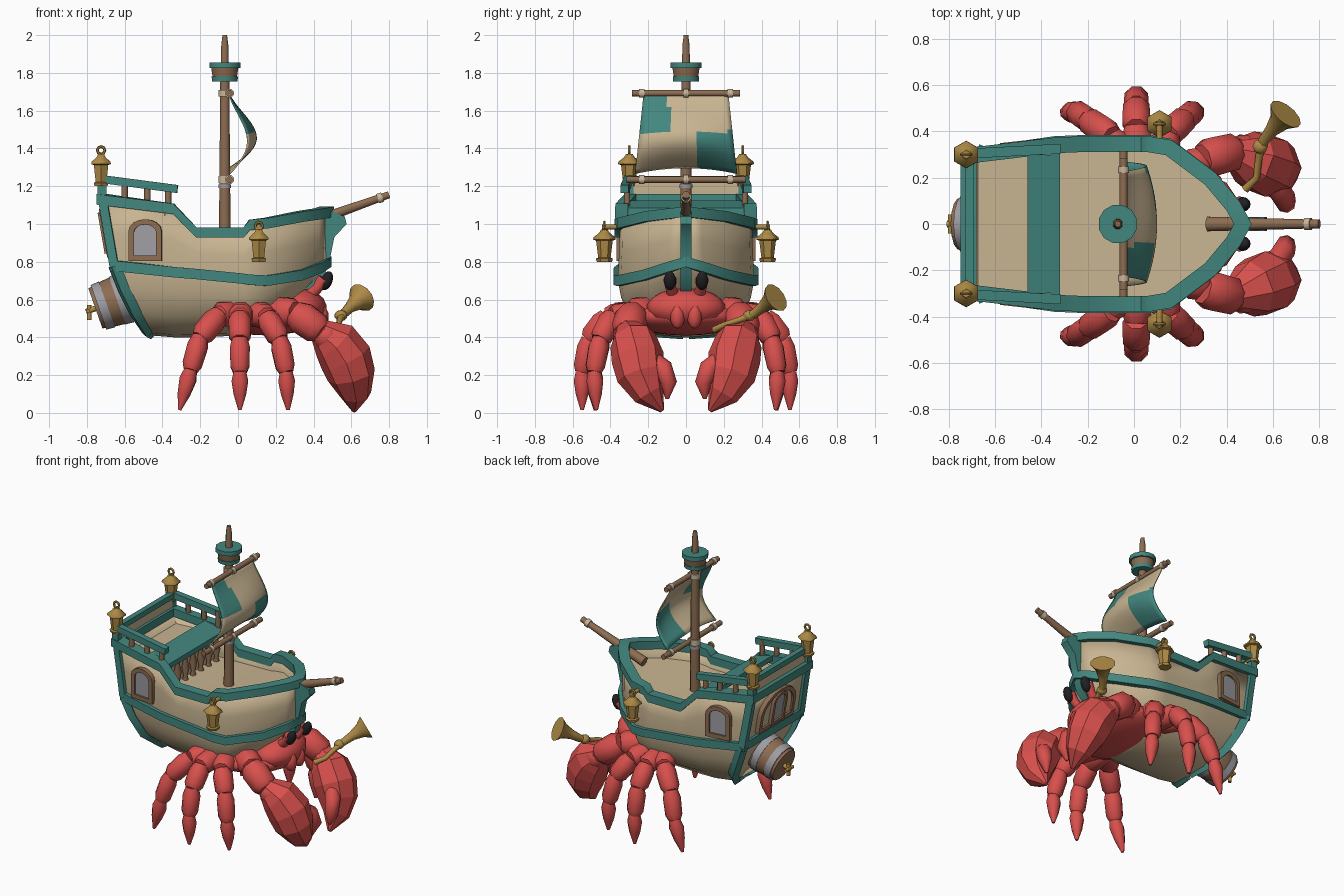
import bpy, bmesh, math
from mathutils import Vector, Matrix

cube = bpy.data.objects.get("Cube")
if cube:
    bpy.data.objects.remove(cube)


def material(name, *rgb):
    m = bpy.data.materials.new(name)
    m.use_nodes = True
    m.diffuse_color = (*rgb, 1)
    m.node_tree.nodes["Principled BSDF"].inputs["Base Color"].default_value = (*rgb, 1)
    return m


TAN = material("pale timber", .58, .46, .285)
TEAL = material("teal paint", .055, .24, .21)
RED = material("crab red", .68, .08, .073)
WOOD = material("brown wood", .265, .15, .083)
GOLD = material("old brass", .42, .255, .06)
GREY = material("grey metal", .34, .34, .37)
BLACK = material("eye black", .015, .015, .018)
ROPE = material("rope", .58, .47, .33)


def make(name, verts, faces, *mats):
    me = bpy.data.meshes.new(name)
    me.from_pydata([tuple(v) for v in verts], [], faces)
    bm = bmesh.new()
    bm.from_mesh(me)
    bmesh.ops.recalc_face_normals(bm, faces=bm.faces)
    bm.to_mesh(me)
    bm.free()
    for m in mats:
        me.materials.append(m)
    ob = bpy.data.objects.new(name, me)
    bpy.context.collection.objects.link(ob)
    ob.select_set(True)
    return ob


def tube(name, pts, radii, mat, sides=8):
    """Capped rings of varying radius along a path."""
    pts = [Vector(p) for p in pts]
    n, verts, old = len(pts), [], None
    for i, p in enumerate(pts):
        t = (pts[min(i + 1, n - 1)] - pts[max(i - 1, 0)]).normalized()
        q = old[1].rotation_difference(t) @ old[0] if old else t.to_track_quat('Z', 'Y')
        old = (q, t)
        for k in range(sides):
            a = math.tau * (k + .5) / sides
            verts.append(p + q @ Vector((math.cos(a), math.sin(a), 0)) * radii[i])
    faces = [(i * sides + k, i * sides + (k + 1) % sides,
              (i + 1) * sides + (k + 1) % sides, (i + 1) * sides + k)
             for i in range(n - 1) for k in range(sides)]
    faces += [list(range(sides)), list(range((n - 1) * sides, n * sides))]
    return make(name, verts, faces, mat)


def lathe(name, a, b, profile, mat, sides=8):
    """Turned shape from a to b; profile holds (fraction, radius)."""
    a, b = Vector(a), Vector(b)
    return tube(name, [a.lerp(b, t) for t, r in profile], [r for t, r in profile], mat, sides)


def beam(name, a, b, r, mat, r2=None, sides=8):
    return lathe(name, a, b, [(0, r), (1, r2 or r)], mat, sides)


def sweep(name, pts, w, h, mat):
    """Closed rectangular moulding along a loop."""
    n, verts, faces = len(pts), [], []
    side = lambda a, b: Vector((a.y - b.y, b.x - a.x, 0)).normalized()
    for i, p in enumerate(pts):
        d1, d2 = side(pts[i - 1], p), side(p, pts[(i + 1) % n])
        m = (d1 + d2).normalized()
        m = m * (w / 2 / max(m.dot(d1), .6))
        up = Vector((0, 0, h / 2))
        verts += [p + m + up, p - m + up, p - m - up, p + m - up]
        j = (i + 1) % n
        faces += [(4 * i + k, 4 * i + (k + 1) % 4, 4 * j + (k + 1) % 4, 4 * j + k) for k in range(4)]
    return make(name, verts, faces, mat)


def prism(name, outline, depth, mat, hole=None, place=Matrix()):
    """Extruded outline, or a frame when a hole outline is given."""
    n = len(outline)
    nxt = lambda i: (i + 1) % n
    if hole:
        rings = [[place @ Vector((*p, z)) for p in o] for o, z in
                 ((outline, -depth / 2), (outline, depth / 2), (hole, depth / 2), (hole, -depth / 2))]
        faces = [(r * n + i, r * n + nxt(i), (r + 1) % 4 * n + nxt(i), (r + 1) % 4 * n + i)
                 for r in range(4) for i in range(n)]
    else:
        rings = [[place @ Vector((*p, z)) for p in outline] for z in (-depth / 2, depth / 2)]
        faces = [(i, nxt(i), n + nxt(i), n + i) for i in range(n)]
        faces += [list(range(n)), list(range(n, 2 * n))]
    return make(name, sum(rings, []), faces, mat)


def ball(name, loc, scale, mat, seg=10, tilt=0):
    bm = bmesh.new()
    bmesh.ops.create_uvsphere(bm, u_segments=seg, v_segments=seg - 3, radius=1)
    me = bpy.data.meshes.new(name)
    bm.to_mesh(me)
    bm.free()
    me.materials.append(mat)
    ob = bpy.data.objects.new(name, me)
    ob.location, ob.scale, ob.rotation_euler = loc, scale, (0, tilt, 0)
    bpy.context.collection.objects.link(ob)
    ob.select_set(True)


bpy.ops.object.select_all(action='DESELECT')

# Hull stations: x, half width, rail height, wale height, keel height
STATIONS = [(-.715, .3, 1.13, .78, .41), (-.34, .345, 1.08, .745, .4), (-.22, .35, .955, .735, .4),
            (.03, .35, .955, .71, .41), (.06, .35, .995, .705, .42), (.15, .335, 1.005, .7, .45),
            (.33, .2, 1.04, .73, .55), (.43, .08, 1.055, .77, .63), (.47, .012, 1.065, .8, .67)]


def half_section(x, w, zr, zw, zk):
    s = min(1, max(0, (-x - .34) / .375))
    b = min(1, max(0, (x - .1) / .37))
    drop = zw - zk
    return [Vector(p) for p in ((x, w, zr), (x + .03 * s, w + .004, (zr + zw) / 2), (x + .06 * s, w + .012, zw),
                                (x + .11 * s - .03 * b, w * .98, zk + .66 * drop),
                                (x + .17 * s - .06 * b, w * .85, zk + .33 * drop),
                                (x + .235 * s - .11 * b, w * .46, zk + .04 * drop),
                                (x + .255 * s - .13 * b, w * .05, zk))]


flip = lambda v: Vector((v.x, -v.y, v.z))
halves = [half_section(*s) for s in STATIONS]
rows = [h + [flip(v) for v in reversed(h)] for h in halves]
m = len(rows[0])
faces = [(i * m + k, i * m + k + 1, (i + 1) * m + k + 1, (i + 1) * m + k)
         for i in range(len(rows) - 1) for k in range(m - 1)]
faces += [(k, k + 1, m - 2 - k, m - 1 - k) for k in range(m // 2 - 1)]
hull = make("hull", sum(rows, []), faces, TAN)
hull.modifiers.new("planking", 'SOLIDIFY').thickness = .035


def loop(level, grow=0):
    pts = [h[level] + Vector((0, grow, 0)) for h in halves[:-1]]
    tip = halves[-1][level].copy()
    tip.y = 0
    return pts + [tip] + [flip(p) for p in reversed(pts)]


sweep("upper_rail", loop(0, -.005), .068, .055, TEAL)
sweep("wale", loop(2), .045, .055, TEAL)
for s in (-1, 1):
    edge = [Vector((v.x, v.y * s, v.z)) for v in halves[0]]
    tube("stern_corner_post", edge[:3], [.033] * 3, TEAL, 4)
    tube("stern_lower_edge", edge[2:], [.036, .036, .036, .028, .02], TEAL, 4)

# Decks: a flat quarterdeck and a main deck that rises to the bow
for name, z, rise, ends in (("main_deck", .89, .09, [(-.38, .345)] + [q[:2] for q in STATIONS[2:]]),
                            ("quarter_deck", 1.05, 0, [(-.7, .3), (-.36, .345)])):
    pts = [(x, s * (w - .01), z + rise * max(0, x) / .47) for x, w in ends for s in (-1, 1)]
    make(name, pts, [(i, i + 1, i + 3, i + 2) for i in range(0, len(pts) - 2, 2)], TAN)
side_on = Matrix.Rotation(math.pi / 2, 4, 'X')
prism("cabin_wall", [(-.39, .87), (-.37, .87), (-.37, 1.08), (-.39, 1.08)], .68, TAN, place=side_on)
prism("deck_edge_slab", [(-.46, 1.09), (-.32, 1.05), (-.32, 1.085), (-.46, 1.125)], .66, TEAL, place=side_on)
for k in range(-3, 4):
    lathe("cabin_baluster", (-.345, k * .085, .88), (-.345, k * .085, 1.07),
          [(0, .022), (.2, .014), (.5, .026), (.8, .013), (1, .02)], WOOD)

# Stem and bowsprit
prism("stem", [(.44, 1.085), (.565, 1.04), (.575, 1), (.51, .93), (.49, .83), (.45, .7), (.38, .63),
               (.36, .66), (.42, .76), (.44, .9)], .06, TEAL, place=side_on)
beam("bowsprit", (.32, 0, .985), (.8, 0, 1.155), .034, WOOD, .02)
beam("bowsprit_rope", (.74, 0, 1.134), (.765, 0, 1.143), .028, ROPE)

# Quarterdeck railings and the low stern bulwark
for s in (-1, 1):
    beam("quarter_rail", (-.7, s * .305, 1.235), (-.32, s * .325, 1.185), .03, TEAL, sides=4)
    for x in (-.6, -.48, -.37):
        beam("rail_post", (x, s * .312, 1.09), (x, s * .312, 1.21), .018, WOOD)
prism("stern_bulwark", [(-.72, 1.12), (-.7, 1.12), (-.7, 1.23), (-.72, 1.23)], .58, TAN, place=side_on)
beam("stern_bulwark_cap", (-.71, -.3, 1.237), (-.71, .3, 1.237), .026, TEAL, sides=4)


# Windows
def arch(w, h):
    rise = w * .35
    return [(-w / 2, -h / 2), (w / 2, -h / 2)] + [
        (w / 2 * math.cos(a), h / 2 - rise + rise * math.sin(a)) for a in [math.pi * k / 8 for k in range(9)]]


def window(name, loc, out, w, h, band=.028, pane=GREY):
    out = Vector(out).normalized()
    right = Vector((0, 0, 1)).cross(out).normalized()
    place = Matrix((right, out.cross(right), out)).transposed().to_4x4()
    place.translation = loc
    prism(name + "_frame", arch(w, h), .05, WOOD, arch(w - 2 * band, h - 2 * band), place)
    prism(name + "_pane", arch(w - band, h - band), .025, pane, place=place)


for s in (-1, 1):
    window("side_window", (-.49, s * .334, .915), (-.11, s, 0), .175, .22)
window("stern_window", (-.69, 0, .955), (-.98, 0, -.17), .38, .26, pane=TAN)
window("stern_inner_window", (-.7, 0, .955), (-.98, 0, -.17), .15, .22, .02)

# Mast, lookout and yards
MAST = -.07
tube("mast", [(MAST, 0, z) for z in (.87, 1.75, 1.95, 2)], [.034, .026, .02, .013], WOOD)
beam("mast_band", (MAST, 0, 1.19), (MAST, 0, 1.21), .036, GREY)
for name, z, h, r, r2, mat in (("lookout_base", 1.755, .025, .07, .072, TEAL), ("lookout_tub", 1.775, .055, .066, .075, WOOD),
                               ("lookout_rim", 1.825, .03, .085, .085, TEAL)):
    beam(name, (MAST, 0, z), (MAST, 0, z + h), r, mat, r2, 12)
for z, w in ((1.692, .285), (1.235, .315)):
    beam("yard", (-.045, -w, z), (-.045, w, z), .018, WOOD)
    for y in (-.235, 0, .235):
        beam("yard_rope", (-.045, y - .014, z), (-.045, y + .014, z), .025, ROPE)
    beam("mast_lashing", (MAST, 0, z - .018), (MAST, 0, z + .018), .036, ROPE)

# Sail with two patches
N = 18
verts = []
for i in range(N + 1):
    t = i / N
    for j in range(N + 1):
        u = 2 * j / N - 1
        verts.append((-.04 + .14 * math.sin(math.pi * t ** 1.3) * (1 - .32 * u * u),
                      u * (.225 + .045 * t), 1.685 - .42 * t + .03 * t * (1 - u * u)))
quads = [(i * (N + 1) + j, i * (N + 1) + j + 1, (i + 1) * (N + 1) + j + 1, (i + 1) * (N + 1) + j)
         for i in range(N) for j in range(N)]
sail = make("sail", verts, quads, TAN, TEAL)
for f in sail.data.polygons:
    _, y, z = f.center
    f.material_index = int((y < -.09 and z > 1.48) or (y > .06 and z < 1.49))
sail.modifiers.new("cloth", 'SOLIDIFY').thickness = .008


# Lanterns
def lantern(x, y, z):
    lathe("lantern", (x, y, z), (x, y, z + .17),
          [(0, .04), (.1, .045), (.13, .033), (.66, .044), (.69, .06), (.76, .058), (.9, .028), (1, .018)], GOLD, 6)
    ring = [(x + .02 * math.sin(a), y, z + .19 - .02 * math.cos(a)) for a in [math.tau * k / 8 for k in range(9)]]
    tube("lantern_ring", ring, [.008] * 9, GOLD, 6)


for s in (-1, 1):
    lantern(-.725, s * .3, 1.2)
    beam("lantern_post", (-.72, s * .3, 1.13), (-.72, s * .3, 1.205), .032, TEAL, sides=4)
    lantern(.11, s * .432, .8)
    beam("lantern_arm", (.11, s * .34, .985), (.11, s * .445, .985), .014, GOLD)

# Barrel with hoops and tap
A, B = Vector((-.48, 0, .65)), Vector((-.755, 0, .553))
lathe("barrel", A, B, [(0, .11), (.25, .128), (.6, .13), (.85, .122), (1, .112)], WOOD, 14)
for t, r in ((.5, .137), (.86, .129)):
    beam("barrel_hoop", A.lerp(B, t - .08), A.lerp(B, t + .08), r, GREY, r - .004, 14)
beam("tap", A.lerp(B, .98), A.lerp(B, 1.18), .016, GOLD)
beam("tap_handle", A.lerp(B, 1.14) - Vector((0, .04, 0)), A.lerp(B, 1.14) + Vector((0, .04, 0)), .012, GOLD)
beam("tap_spout", A.lerp(B, 1.12) + Vector((0, 0, .03)), A.lerp(B, 1.12) - Vector((0, 0, .05)), .013, GOLD)

# Crab body and face
ball("crab_body", (.15, 0, .51), (.29, .33, .1), RED, 14)
ball("crab_head", (.33, 0, .555), (.14, .21, .105), RED, 12)


def limb(name, pts, radii):
    for i, r in enumerate(radii):
        last = i == len(radii) - 1
        shape = [(0, .75), (.25, 1), (.6, .75), (1, .2)] if last else [(-.04, .75), (.25, 1), (.85, .95), (1.03, .7)]
        lathe(name, pts[i], pts[i + 1], [(t, k * r) for t, k in shape], RED)


# Legs: hip, shoulder, knee, ankle and tip
LEGS = {"rear_leg": [(0, .22, .53), (-.1, .38, .52), (-.2, .45, .4), (-.25, .485, .23), (-.31, .48, .015)],
        "middle_leg": [(.02, .22, .53), (.01, .42, .51), (.01, .515, .39), (.01, .55, .22), (.01, .55, .015)],
        "front_leg": [(.08, .22, .53), (.15, .39, .51), (.22, .455, .39), (.255, .485, .22), (.265, .475, .015)]}
for s in (-1, 1):
    side = lambda pts: [(x, y * s, z) for x, y, z in pts]
    for name, pts in LEGS.items():
        limb(name, side(pts), [.072, .065, .057, .048])
    limb("claw_arm", side([(.16, .17, .54), (.3, .28, .53), (.44, .315, .43), (.54, .3, .34)]), [.085, .09, .08])
    claw = tube("claw", side([(.43, .31, .44), (.51, .28, .38), (.57, .255, .29), (.6, .24, .2), (.62, .195, .1), (.615, .125, .01)]),
                [.065, .125, .14, .128, .085, .012], RED)
    claw.select_set(False)
    tube("claw_thumb", side([(.6, .18, .28), (.645, .12, .235), (.655, .092, .16), (.635, .1, .075)]),
         [.05, .052, .045, .01], RED)
    ball("mouth_part", (.44, s * .045, .51), (.04, .04, .065), RED, 8)
    tube("eye_stalk", side([(.36, .06, .6), (.42, .08, .66), (.455, .085, .71)]), [.035, .028, .036], RED)
    ball("eye", (.47, s * .085, .7), (.03, .032, .052), BLACK, 12, .35)

# Horn held in the left claw
tube("horn", [(.48, .15, .44), (.53, .2, .465), (.54, .29, .495), (.56, .36, .525), (.595, .405, .56), (.63, .445, .59), (.655, .475, .61)],
     [.018, .015, .016, .024, .03, .048, .08], GOLD, 12)
ball("horn_joint", (.545, .335, .515), (.035, .035, .03), GOLD, 8)

bpy.context.view_layer.objects.active = sail
bpy.ops.object.shade_smooth_by_angle(angle=math.radians(50))
